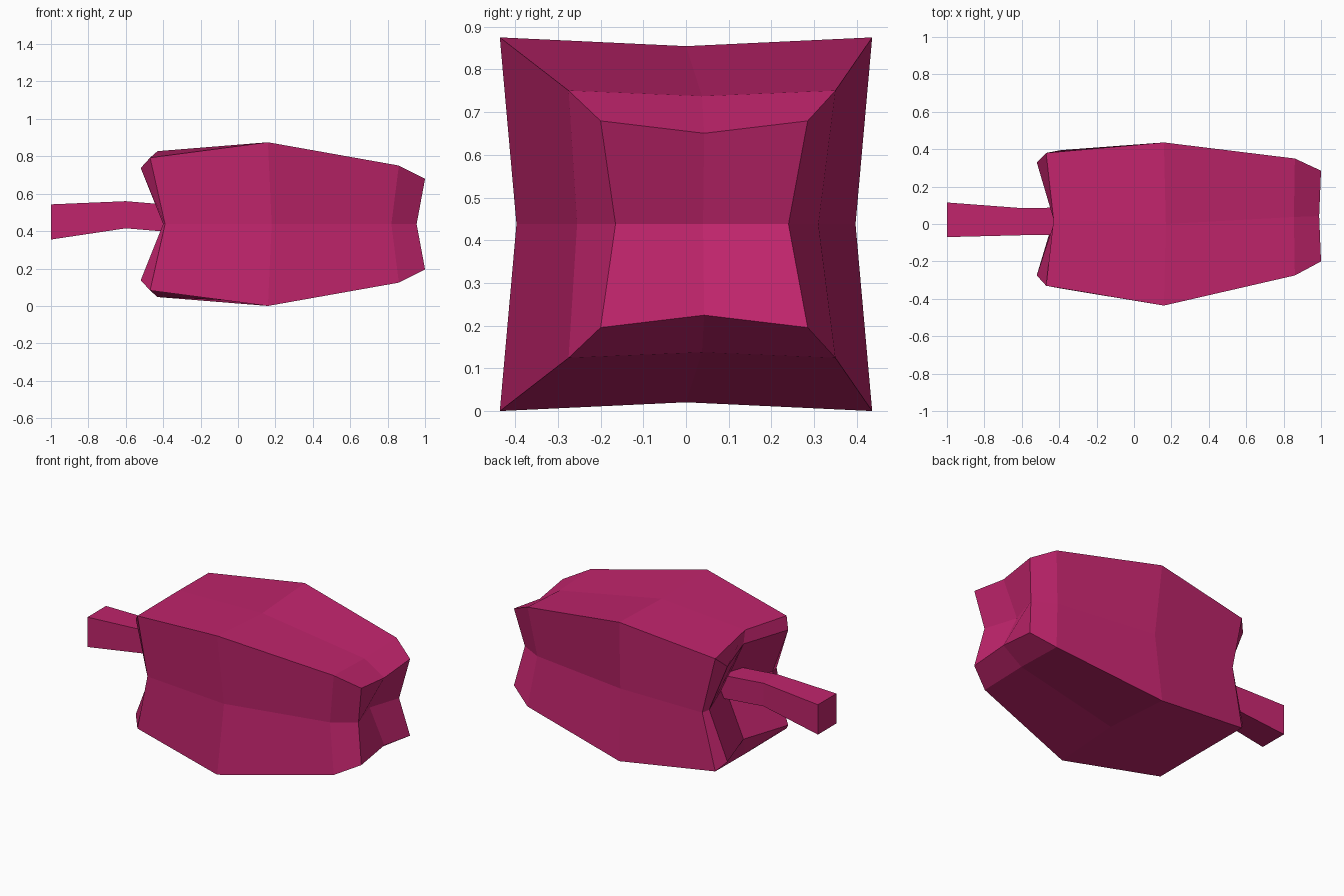
import bpy, bmesh

if "Cube" in bpy.data.objects:
    bpy.data.objects.remove(bpy.data.objects["Cube"])

MID_Z = 0.4375
pink = bpy.data.materials.new("deep pink")
colour = (0.53, 0.018, 0.15, 1)
pink.diffuse_color = colour
pink.use_nodes = True
pink.node_tree.nodes["Principled BSDF"].inputs["Base Color"].default_value = colour


def ring(bm, x, y0, y1, h, x_top, h_top, x_side, side0, side1):
    """Square ring with four corners and a pinched middle on each side."""
    yc = (y0 + y1) / 2
    pts = [(x, y0, -h), (x_top, yc, -h_top), (x, y1, -h), (x_side, side1, 0),
           (x, y1, h), (x_top, yc, h_top), (x, y0, h), (x_side, side0, 0)]
    return [bm.verts.new((a, b, MID_Z + c)) for a, b, c in pts]


def bridge(bm, a, b):
    n = len(a)
    for i in range(n):
        j = (i + 1) % n
        bm.faces.new((a[i], a[j], b[j], b[i]))


def sunken_end(bm, r, x, y):
    """Close a ring with four corner faces meeting at a sunken centre."""
    centre = bm.verts.new((x, y, MID_Z))
    for i in range(0, 8, 2):
        bm.faces.new((r[i - 1], r[i], r[i + 1], centre))


def finish(bm, name):
    bmesh.ops.recalc_face_normals(bm, faces=bm.faces)
    mesh = bpy.data.meshes.new(name)
    bm.to_mesh(mesh)
    bm.free()
    mesh.materials.append(pink)
    obj = bpy.data.objects.new(name, mesh)
    bpy.context.collection.objects.link(obj)


# Fruit body: rings from the stem rim to the far end
bm = bmesh.new()
rings = [ring(bm, *r) for r in (
    (-0.52, -0.275, 0.33, 0.30, -0.42, 0.30, -0.40, -0.29, 0.34),
    (-0.47, -0.33, 0.38, 0.355, -0.43, 0.39, -0.39, -0.345, 0.395),
    (0.16, -0.436, 0.436, 0.4375, 0.17, 0.417, 0.18, -0.397, 0.397),
    (0.86, -0.275, 0.35, 0.313, 0.855, 0.30, 0.82, -0.255, 0.31),
    (1.0, -0.2, 0.285, 0.242, 0.99, 0.213, 0.955, -0.165, 0.24))]
for a, b in zip(rings, rings[1:]):
    bridge(bm, a, b)
sunken_end(bm, rings[0], -0.28, 0.02)
sunken_end(bm, rings[-1], 0.89, 0.04)
finish(bm, "fruit_body")

# Bent square stem
bm = bmesh.new()
sections = []
for x, y0, y1, z0, z1 in ((-1, -0.07, 0.115, 0.355, 0.543),
                          (-0.6, -0.06, 0.085, 0.415, 0.56),
                          (-0.24, -0.055, 0.09, 0.385, 0.53)):
    sections.append([bm.verts.new((x, y, z))
                     for y, z in ((y0, z0), (y1, z0), (y1, z1), (y0, z1))])
for a, b in zip(sections, sections[1:]):
    bridge(bm, a, b)
bm.faces.new(sections[0])
bm.faces.new(sections[-1])
finish(bm, "stem")
